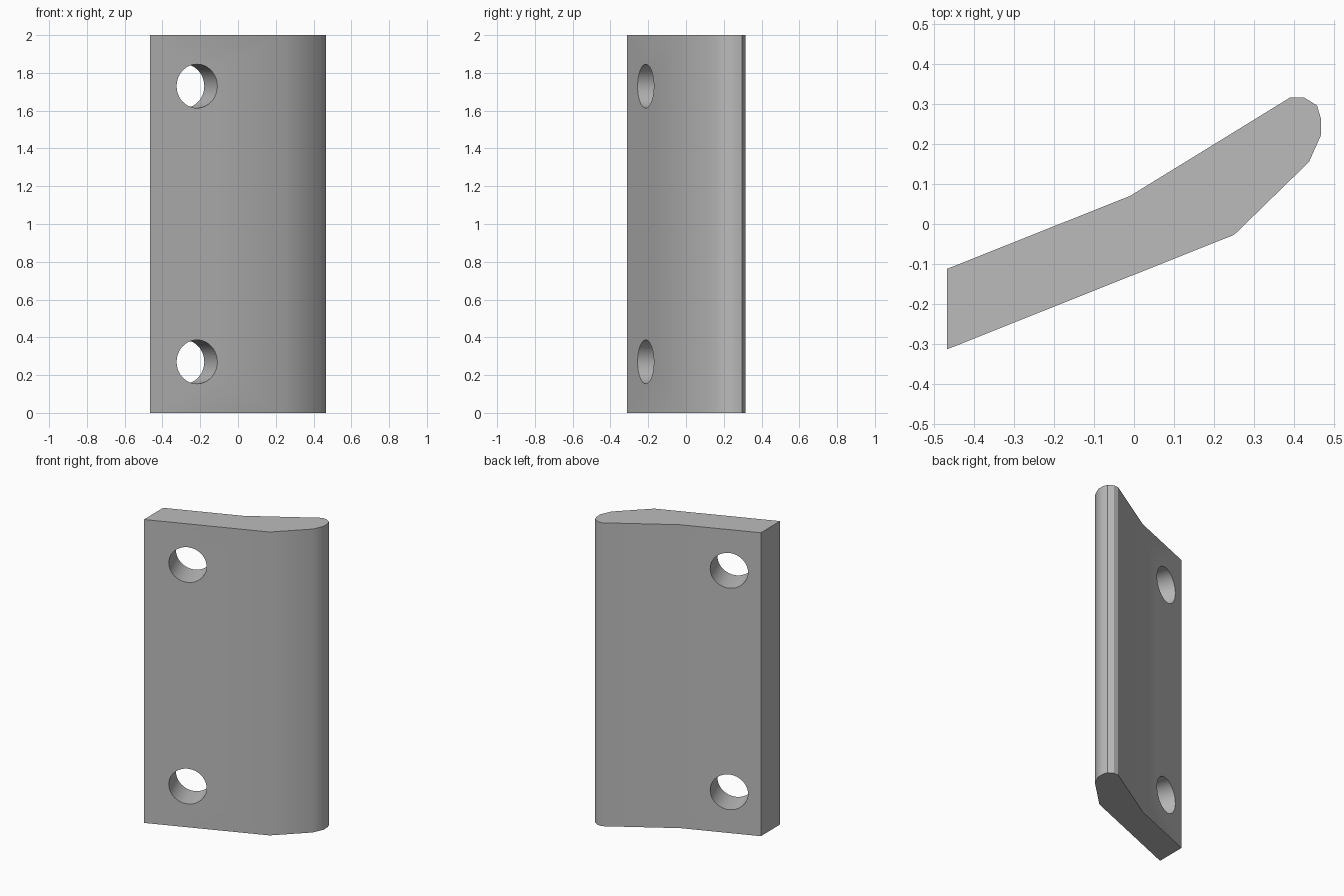
import bpy, bmesh, math
from mathutils import Vector

cube = bpy.data.objects.get("Cube")
if cube:
    bpy.data.objects.remove(cube, do_unlink=True)

HEIGHT = 2.0
# Bent plate outline with a rounded lip, counter-clockwise
OUTLINE = [(-0.467, -0.313), (0.25, -0.027), (0.437, 0.155), (0.467, 0.222),
           (0.467, 0.262), (0.457, 0.296), (0.424, 0.316), (0.39, 0.316),
           (-0.01, 0.07), (-0.467, -0.112)]

grey = bpy.data.materials.new("plain_grey")
grey.use_nodes = True
colour = (0.5, 0.5, 0.5, 1)
grey.diffuse_color = colour
grey.node_tree.nodes["Principled BSDF"].inputs["Base Color"].default_value = colour


def select_only(obj):
    bpy.ops.object.select_all(action='DESELECT')
    obj.select_set(True)
    bpy.context.view_layer.objects.active = obj


# Plate: extruded outline
bm = bmesh.new()
base = bm.faces.new([bm.verts.new((x, y, 0)) for x, y in OUTLINE])
top = bmesh.ops.extrude_face_region(bm, geom=[base])["geom"]
bmesh.ops.translate(bm, vec=(0, 0, HEIGHT),
                    verts=[v for v in top if isinstance(v, bmesh.types.BMVert)])
bmesh.ops.recalc_face_normals(bm, faces=bm.faces)
mesh = bpy.data.meshes.new("bent_plate")
bm.to_mesh(mesh)
bm.free()
plate = bpy.data.objects.new("bent_plate", mesh)
bpy.context.collection.objects.link(plate)
mesh.materials.append(grey)

# Bolt holes: drilled square to the sloping flat part
start, bend = Vector((*OUTLINE[0], 0)), Vector((*OUTLINE[1], 0))
along = (bend - start).normalized()
normal = Vector((-along.y, along.x, 0))
on_face = start + along * 0.269
for z in (0.27, HEIGHT - 0.27):
    bpy.ops.mesh.primitive_cylinder_add(vertices=48, radius=0.116, depth=1,
                                        location=on_face + Vector((0, 0, z)))
    cutter = bpy.context.object
    cutter.name = "hole_cutter"
    cutter.rotation_euler = normal.to_track_quat('Z', 'Y').to_euler()
    cutter.hide_render = True
    cutter.data.materials.append(grey)
    select_only(plate)
    cut = plate.modifiers.new("bolt_hole", 'BOOLEAN')
    cut.operation, cut.solver, cut.object = 'DIFFERENCE', 'EXACT', cutter
    bpy.ops.object.modifier_apply(modifier=cut.name)
    bpy.data.objects.remove(cutter, do_unlink=True)

select_only(plate)
bpy.ops.object.shade_smooth_by_angle(angle=math.radians(30))
